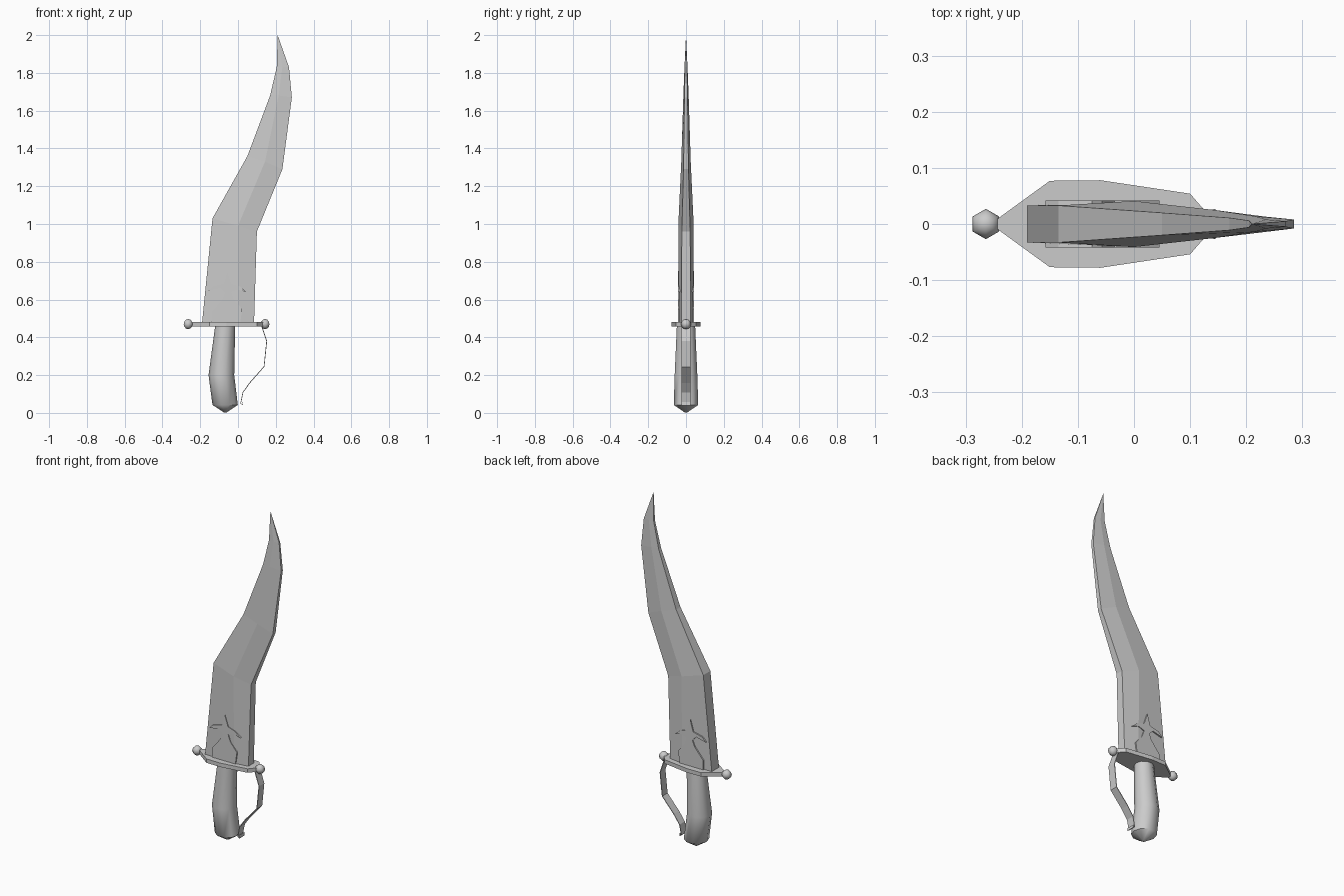
import bpy, bmesh, math

cube = bpy.data.objects.get("Cube")
if cube:
    bpy.data.objects.remove(cube, do_unlink=True)

COLOR = (0.6, 0.6, 0.6, 1.0)
steel = bpy.data.materials.new("grey steel")
steel.use_nodes = True
steel.diffuse_color = COLOR
steel.node_tree.nodes["Principled BSDF"].inputs["Base Color"].default_value = COLOR


def finish(name, bm, smooth=None):
    """Turn a bmesh into a named object, optionally smooth shaded."""
    bmesh.ops.recalc_face_normals(bm, faces=bm.faces)
    mesh = bpy.data.meshes.new(name)
    bm.to_mesh(mesh)
    bm.free()
    mesh.materials.append(steel)
    obj = bpy.data.objects.new(name, mesh)
    bpy.context.collection.objects.link(obj)
    if smooth:
        bpy.ops.object.select_all(action="DESELECT")
        obj.select_set(True)
        bpy.context.view_layer.objects.active = obj
        bpy.ops.object.shade_smooth_by_angle(angle=math.radians(smooth))
    return obj


def loft(name, rings, tip=None, smooth=None):
    """Skin a stack of point rings, closing the top with a tip point."""
    bm = bmesh.new()
    loops = [[bm.verts.new(p) for p in ring] for ring in rings]
    n = len(loops[0])
    for a, b in zip(loops, loops[1:]):
        for i in range(n):
            j = (i + 1) % n
            bm.faces.new((a[i], a[j], b[j], b[i]))
    bm.faces.new(loops[0])
    if tip:
        t = bm.verts.new(tip)
        for i in range(n):
            bm.faces.new((loops[-1][i], loops[-1][(i + 1) % n], t))
    else:
        bm.faces.new(loops[-1])
    return finish(name, bm, smooth)


def slab(name, points, depth):
    """Extrude a flat outline along the given vector."""
    bm = bmesh.new()
    face = bm.faces.new([bm.verts.new(p) for p in points])
    ext = bmesh.ops.extrude_face_region(bm, geom=[face])
    moved = [v for v in ext["geom"] if isinstance(v, bmesh.types.BMVert)]
    bmesh.ops.translate(bm, verts=moved, vec=depth)
    return finish(name, bm)


# Blade: each section has a back edge, a central ridge and a front edge (x, z, half thickness)
back = [(-.19, .48, .033), (-.135, 1.03, .033), (.05, 1.36, .02), (.17, 1.68, .011), (.205, 1.83, .006)]
ridge = [(0, .48, .037), (0, .99, .041), (.143, 1.33, .025), (.215, 1.68, .014), (.235, 1.83, .008)]
edge = [(.085, .48, .025), (.1, .96, .022), (.235, 1.29, .013), (.285, 1.67, .008), (.27, 1.83, .005)]
rings = []
for trio in zip(back, ridge, edge):
    near = [(x, -t, z) for x, z, t in trio]
    far = [(x, t, z) for x, z, t in reversed(trio)]
    rings.append(near + far)
loft("blade", rings, tip=(.21, 0, 2))

# Raised flower ornament that shows on both blade faces
flower = [(-.14, .48), (-.14, .535), (-.085, .6), (-.07, .635), (-.095, .66),
          (-.158, .645), (-.135, .67), (-.075, .685), (-.057, .75),
          (-.035, .685), (.01, .67), (.045, .64), (.0, .652), (-.035, .64),
          (-.02, .6), (.022, .55), (.012, .48)]
slab("flower_ornament", [(x, -.042, z) for x, z in flower], (0, .084, 0))

# Cross guard plate
half = [(-.245, .008), (-.15, .077), (-.06, .078), (.1, .054), (.14, .008)]
outline = half + [(x, -y) for x, y in reversed(half)]
slab("cross_guard", [(x, y, .457) for x, y in outline], (0, 0, .023))

# Ball ends of the guard
for name, x in (("right_guard_ball", -.264), ("left_guard_ball", .143)):
    bm = bmesh.new()
    bmesh.ops.create_uvsphere(bm, u_segments=6, v_segments=6, radius=.027)
    bmesh.ops.translate(bm, verts=bm.verts, vec=(x, 0, .47))
    finish(name, bm, 75)

# Grip: rounded sections (centre x, half width, half depth, z), bottom to top
sections = [(-.067, .008, .008, .003), (-.068, .067, .068, .042),
            (-.088, .068, .063, .2), (-.068, .053, .051, .46)]
SIDES = 10
grip = [[(cx + rx * math.cos(i * math.tau / SIDES), ry * math.sin(i * math.tau / SIDES), z)
         for i in range(SIDES)] for cx, rx, ry, z in sections]
loft("grip", grip, smooth=60)

# Knuckle guard: a thin bent strap with a small curl at its foot
path = [(.125, .46), (.152, .38), (.138, .245), (.063, .16), (.026, .108),
        (.014, .05), (.025, .042), (.022, .058)]
bm = bmesh.new()
pairs = [[bm.verts.new((x, y, z)) for y in (-.024, .024)] for x, z in path]
for (a, b), (c, d) in zip(pairs, pairs[1:]):
    bm.faces.new((a, b, d, c))
strap = finish("knuckle_guard", bm)
solid = strap.modifiers.new("thickness", "SOLIDIFY")
solid.thickness = .004
solid.offset = 0
